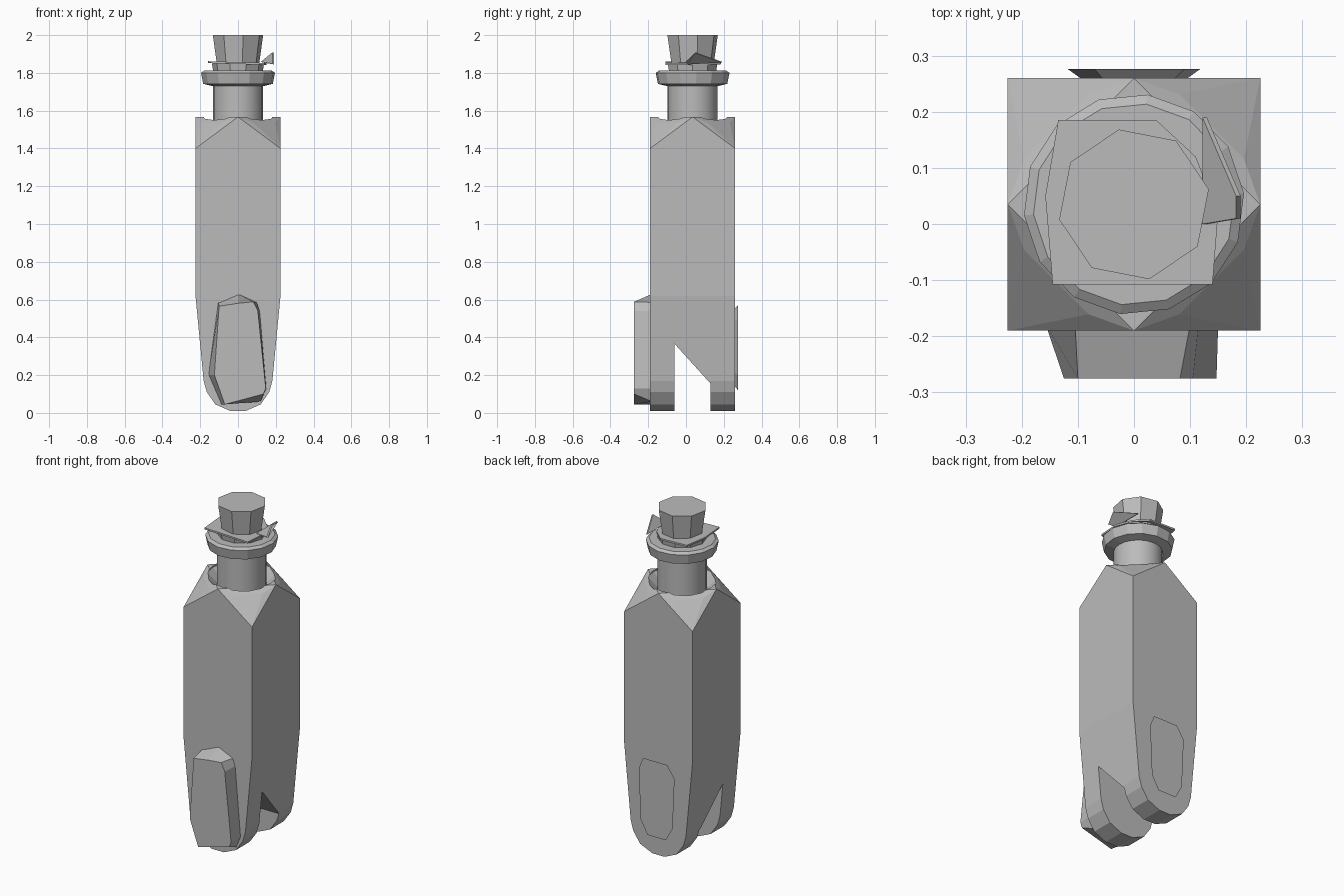
import bpy, bmesh, math
from mathutils import Vector

if "Cube" in bpy.data.objects:
    bpy.data.objects.remove(bpy.data.objects["Cube"], do_unlink=True)

GREY = (0.5, 0.5, 0.5, 1)
grey = bpy.data.materials.new("plain grey")
grey.use_nodes = True
grey.diffuse_color = GREY
grey.node_tree.nodes["Principled BSDF"].inputs["Base Color"].default_value = GREY

AXIS_Y = 0.035          # centre of the bottle along y
FRONT, BACK = -0.19, 0.26


def finish(name, bm):
    bmesh.ops.recalc_face_normals(bm, faces=bm.faces)
    mesh = bpy.data.meshes.new(name)
    bm.to_mesh(mesh)
    bm.free()
    obj = bpy.data.objects.new(name, mesh)
    bpy.context.collection.objects.link(obj)
    mesh.materials.append(grey)
    return obj


def loft(name, rings):
    """Join equal-length point rings with quads and cap both ends."""
    bm = bmesh.new()
    loops = [[bm.verts.new(p) for p in ring] for ring in rings]
    n = len(loops[0])
    for a, b in zip(loops, loops[1:]):
        for i in range(n):
            j = (i + 1) % n
            bm.faces.new((a[i], a[j], b[j], b[i]))
    bm.faces.new(loops[0][::-1])
    bm.faces.new(loops[-1])
    return finish(name, bm)


def turned(name, profile, sides, turn=0.0):
    """Round part about the bottle's axis from (radius, z) pairs."""
    angles = [turn + math.tau * i / sides for i in range(sides)]
    return loft(name, [[(r * math.cos(a), AXIS_Y + r * math.sin(a), z)
                        for a in angles] for r, z in profile])


def slab(name, outline, y0, y1, outline1=None):
    """Plate facing the front, with an outline of (x, z) at each depth."""
    return loft(name, [[(x, y0, z) for x, z in outline],
                       [(x, y1, z) for x, z in outline1 or outline]])


def cut(obj, cutter):
    cutter.hide_render = True
    cutter.hide_set(True)
    mod = obj.modifiers.new("cut", 'BOOLEAN')
    mod.operation = 'DIFFERENCE'
    mod.solver = 'EXACT'
    mod.object = cutter
    bpy.context.view_layer.objects.active = obj
    bpy.ops.object.modifier_apply(modifier=mod.name)
    bpy.data.objects.remove(cutter, do_unlink=True)


# Body: square bottle with rounded foot and chamfered shoulder corners
bm = bmesh.new()
for w, z in ((0.04, 0.01), (0.12, 0.045), (0.165, 0.11), (0.182, 0.17),
             (0.225, 0.62), (0.225, 1.4)):
    for x in (-w, w):
        for y in (FRONT, BACK):
            bm.verts.new((x, y, z))
for i in range(16):
    a = math.tau * i / 16
    r = 0.212 + 0.013 * math.cos(4 * a)
    z = 1.537 + 0.03 * math.cos(4 * a)
    bm.verts.new((r * math.cos(a), AXIS_Y + r * math.sin(a), z))
bmesh.ops.convex_hull(bm, input=bm.verts)
body = finish("bottle_body", bm)

# Shoulder dish and the slanted passage between the two feet
cut(body, turned("dish_cutter", [(0.13, 1.5), (0.19, 1.56), (0.2, 1.7)], 16))
passage = [(-0.06, -0.1), (0.13, -0.1), (0.13, 0.155), (-0.06, 0.365)]
cut(body, loft("passage_cutter", [[(x, y, z) for y, z in passage]
                                  for x in (-0.5, 0.5)]))

# Neck, lip and stopper
neck = turned("neck", [(0.133, 1.48), (0.133, 1.76)], 20)
turned("neck_lip", [(0.135, 1.73), (0.185, 1.742), (0.197, 1.8), (0.18, 1.812),
                    (0.12, 1.812)], 14, 0.1)
turned("upper_collar", [(0.13, 1.8), (0.138, 1.85)], 10)
turned("stopper", [(0.113, 1.84), (0.136, 2.0)], 8, 0.2)

# Wrap under the stopper with a lifted flap on the left
wrap = [(-0.145, -0.108), (0.14, -0.108), (0.15, 0.02), (0.11, 0.12),
        (0.04, 0.185), (-0.135, 0.185), (-0.158, 0.05)]
loft("stopper_wrap", [[(x, y, z - 0.03 * x) for x, y in wrap]
                      for z in (1.847, 1.857)])
flap = [Vector(p) for p in ((0.13, 0.0, 1.855), (0.19, 0.01, 1.845),
                            (0.19, 0.05, 1.905), (0.13, 0.19, 1.855))]
loft("wrap_flap", [flap, [p + Vector((-0.008, 0, 0.004)) for p in flap]])

# Raised front panel with slanted sides
outer = [(-0.1, 0.565), (0, 0.58), (0.082, 0.588), (0.105, 0.54),
         (0.147, 0.13), (0.135, 0.1), (-0.07, 0.045), (-0.125, 0.2)]
base = [(-0.105, 0.585), (0, 0.63), (0.1, 0.585), (0.115, 0.54),
        (0.15, 0.13), (0.12, 0.06), (-0.09, 0.045), (-0.157, 0.2)]
slab("front_panel", base, FRONT + 0.01, -0.275, outer)

# Thin back panel flaring outward
panel = [(-0.118, 0.5), (-0.07, 0.57), (0.09, 0.57), (0.118, 0.5),
         (0.105, 0.2), (0.06, 0.12), (-0.06, 0.12), (-0.105, 0.2)]
inner = [(x * 0.75, 0.35 + (z - 0.35) * 0.9) for x, z in panel]
slab("back_panel", inner, BACK - 0.005, 0.276, panel)

# Smooth the neck only; everything else stays faceted
bpy.ops.object.select_all(action='DESELECT')
neck.select_set(True)
bpy.context.view_layer.objects.active = neck
bpy.ops.object.shade_smooth_by_angle()
